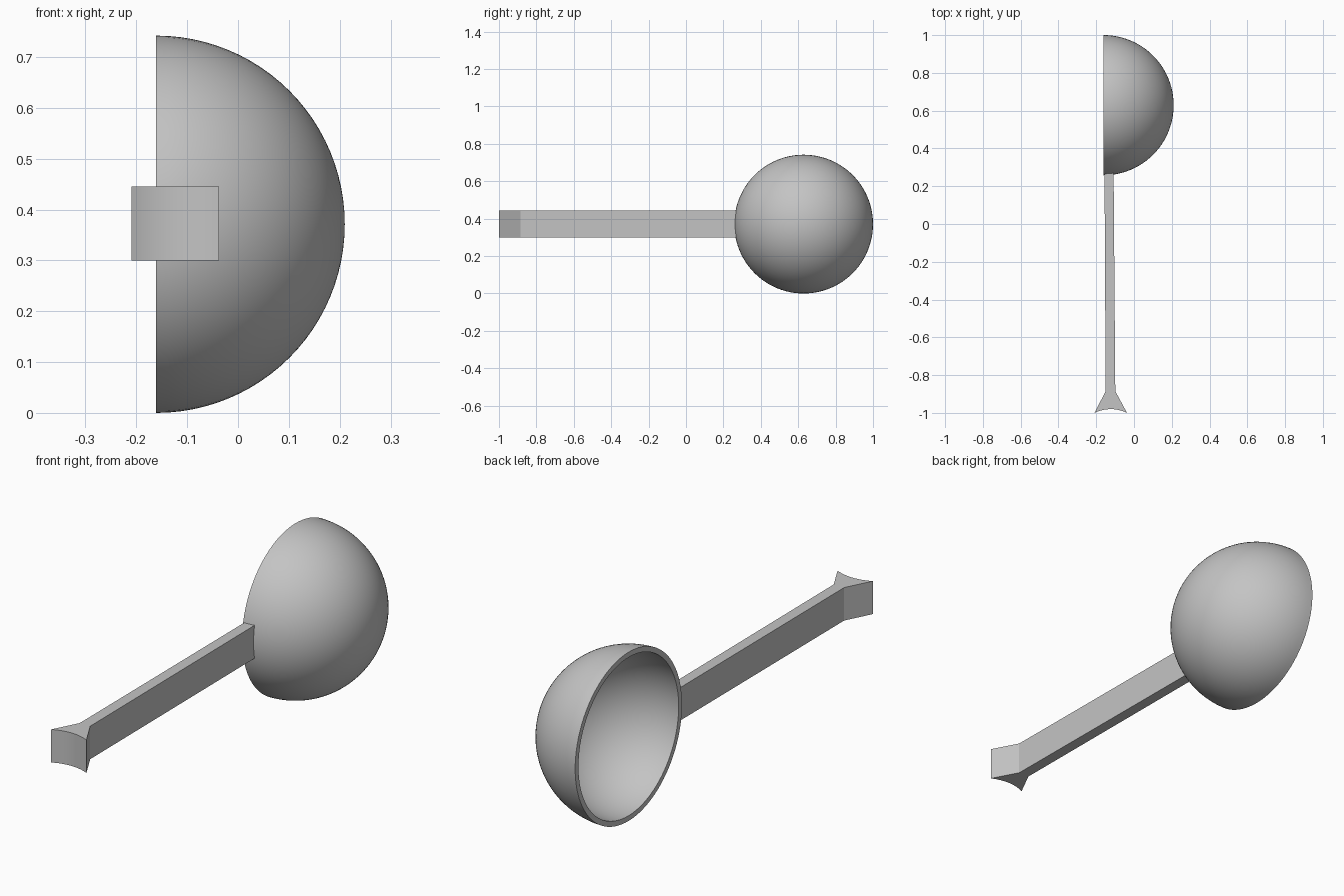
import bpy, bmesh, math
from mathutils import Vector, Matrix

if "Cube" in bpy.data.objects:
    bpy.data.objects.remove(bpy.data.objects["Cube"])

grey = bpy.data.materials.new("plain grey")
grey.diffuse_color = (0.55, 0.55, 0.55, 1)
grey.use_nodes = True
grey.node_tree.nodes["Principled BSDF"].inputs["Base Color"].default_value = grey.diffuse_color


def finish(bm, name, angle):
    bmesh.ops.remove_doubles(bm, verts=bm.verts, dist=1e-5)
    bmesh.ops.recalc_face_normals(bm, faces=bm.faces)
    mesh = bpy.data.meshes.new(name)
    bm.to_mesh(mesh)
    bm.free()
    obj = bpy.data.objects.new(name, mesh)
    mesh.materials.append(grey)
    bpy.context.collection.objects.link(obj)
    bpy.ops.object.select_all(action='DESELECT')
    obj.select_set(True)
    bpy.context.view_layer.objects.active = obj
    bpy.ops.object.shade_smooth_by_angle(angle=math.radians(angle))
    return obj


# Hollow hemispherical bowl: a shell section spun about the x axis, open towards -x
CENTRE = Vector((-0.161, 0.629, 0.371))
OUTER, INNER, STEPS = 0.371, 0.348, 24
arc = [math.pi / 2 * i / STEPS for i in range(STEPS + 1)]
section = [(OUTER * math.cos(a), OUTER * math.sin(a)) for a in arc]
section += [(INNER * math.cos(a), INNER * math.sin(a)) for a in reversed(arc)]
bm = bmesh.new()
verts = [bm.verts.new(CENTRE + Vector((x, 0, r))) for x, r in section]
edges = [bm.edges.new(pair) for pair in zip(verts, verts[1:])]
bmesh.ops.spin(bm, geom=verts + edges, cent=CENTRE, axis=(1, 0, 0),
               angle=2 * math.pi, steps=96, use_merge=True)
finish(bm, "bowl", 40)

# Flat handle: plan outline with a flared, concave end, extruded upwards
BOTTOM, TOP = 0.30, 0.445
LEFT, RIGHT, SAG = -0.209, -0.037, 0.02
outline = [(-0.108, 0.274), (-0.156, 0.274), (-0.150, -0.885)]
for i in range(13):
    t = i / 12
    outline.append((LEFT + (RIGHT - LEFT) * t, -1 + SAG * (1 - (2 * t - 1) ** 2)))
outline.append((-0.099, -0.885))
bm = bmesh.new()
face = bm.faces.new([bm.verts.new((x, y, BOTTOM)) for x, y in outline])
top = bmesh.ops.extrude_face_region(bm, geom=[face])["geom"]
bmesh.ops.translate(bm, vec=(0, 0, TOP - BOTTOM),
                    verts=[v for v in top if isinstance(v, bmesh.types.BMVert)])
finish(bm, "handle", 15)
